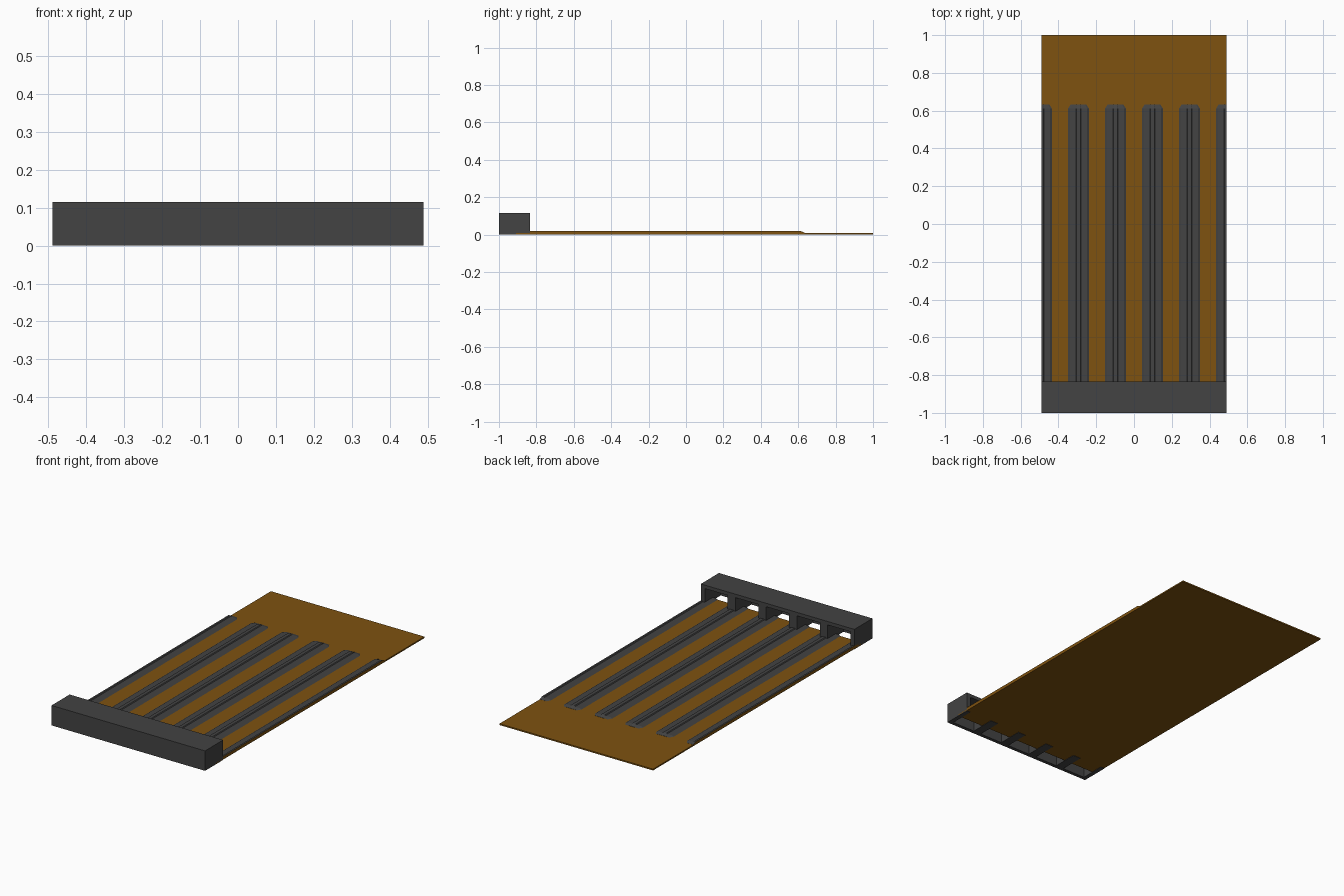
import bpy, bmesh

if "Cube" in bpy.data.objects:
    bpy.data.objects.remove(bpy.data.objects["Cube"])


def material(name, rgb):
    m = bpy.data.materials.new(name)
    m.use_nodes = True
    colour = (*rgb, 1)
    m.diffuse_color = colour
    m.node_tree.nodes["Principled BSDF"].inputs["Base Color"].default_value = colour
    return m


amber = material("amber_brown", (0.21, 0.085, 0.005))
dark = material("dark_grey", (0.056, 0.056, 0.056))


def finish(name, bm, mats):
    bmesh.ops.recalc_face_normals(bm, faces=bm.faces)
    mesh = bpy.data.meshes.new(name)
    for m in mats:
        mesh.materials.append(m)
    obj = bpy.data.objects.new(name, mesh)
    bpy.context.collection.objects.link(obj)
    bm.normal_update()
    for f in bm.faces:
        # the outermost side of the edge rails is cut flush with the board
        if len(mats) > 1 and abs(f.normal.x) > 0.9 and abs(f.calc_center_median().x) > HALF - 0.002:
            f.material_index = 1
    bm.to_mesh(mesh)
    bm.free()
    return obj


def box(name, lo, hi, mat):
    bm = bmesh.new()
    bmesh.ops.create_cube(bm, size=1)
    for v in bm.verts:
        v.co = [a + (c + 0.5) * (b - a) for a, b, c in zip(lo, hi, v.co)]
    return finish(name, bm, [mat])


HALF, HEIGHT = 0.49, 0.115
FRONT, BACK, WALL = -1.0, -0.835, 0.025
BOARD_START, BOARD_TOP = -0.91, 0.01
PITCH = 2 * HALF / 5

# Thin base board
box("base_board", (-HALF, BOARD_START, 0.002), (HALF, 1, BOARD_TOP), amber)

# Header: front wall, roof, end walls and dividers, open to the back and below
box("header_front_wall", (-HALF, FRONT, 0), (HALF, FRONT + 0.02, HEIGHT), dark)
box("header_roof", (-HALF, FRONT, HEIGHT - 0.02), (HALF, BACK, HEIGHT), dark)
for side, s in (("left", 1), ("right", -1)):
    xs = sorted((s * HALF, s * (HALF - WALL)))
    box(f"header_{side}_end", (xs[0], FRONT, 0), (xs[1], BACK, HEIGHT), dark)
for i in range(1, 5):
    x = -HALF + i * PITCH
    box(f"header_divider_{i}", (x - WALL, FRONT, 0), (x + WALL, BACK, HEIGHT), dark)

# Lane rails: a low strip with a raised central ridge and a tapered far end
half = [(0, 0.02), (0.01, 0.02), (0.014, 0.016), (0.045, 0.016), (0.055, BOARD_TOP), (0.055, 0.008)]
full = half[1:] + [(-x, z) for x, z in reversed(half[1:])]


def rail(name, cx, profile, mats):
    bm = bmesh.new()
    rings = []
    for y, width, rise in ((BOARD_START, 1, 1), (0.612, 1, 1), (0.633, 0.75, 0.1)):
        rings.append([bm.verts.new((cx + x * width, y,
                      BOARD_TOP + (z - BOARD_TOP) * (rise if z > BOARD_TOP else 1)))
                      for x, z in profile])
    n = len(profile)
    for a, b in zip(rings, rings[1:]):
        for i in range(n):
            j = (i + 1) % n
            bm.faces.new((a[i], a[j], b[j], b[i]))
    bm.faces.new(rings[0])
    bm.faces.new(rings[-1])
    finish(name, bm, mats)


for i in range(1, 5):
    rail(f"lane_rail_{i}", -HALF + i * PITCH, full, [dark])
for side, s in (("left", 1), ("right", -1)):
    outline = [(-s * x, z) for x, z in half + [(0, 0.008)]]
    rail(f"edge_rail_{side}", s * HALF, outline, [dark, amber])
